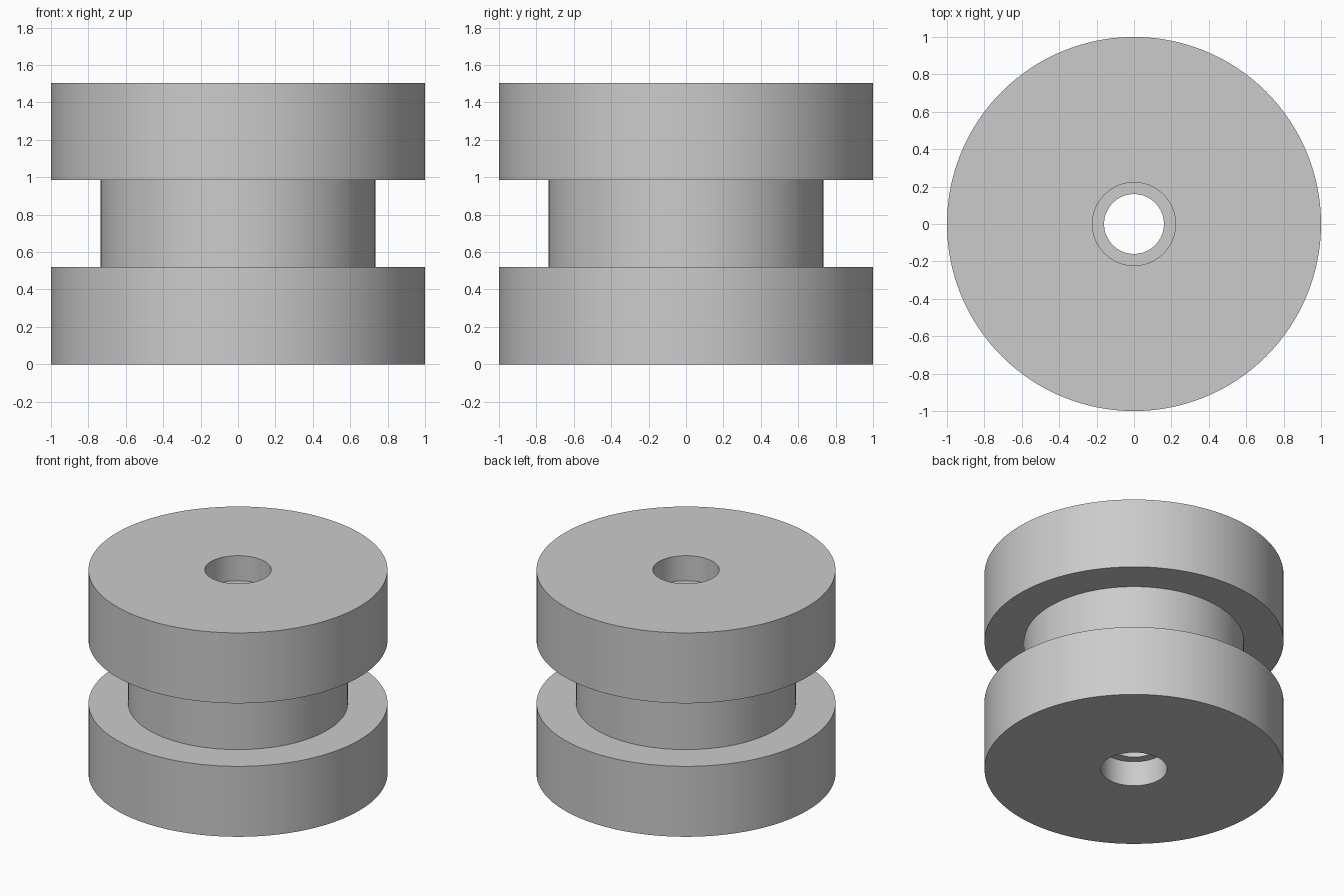
import bpy
import bmesh
import math

SEGMENTS = 128
HEIGHT = 1.505
FLANGE = 0.52       # thickness of each end flange
RECESS = 0.185      # depth of the counterbore at each end
R_FLANGE, R_WAIST, R_RECESS, R_BORE = 1.0, 0.735, 0.222, 0.16

cube = bpy.data.objects.get("Cube")
if cube:
    bpy.data.objects.remove(cube, do_unlink=True)

# Single grey material
grey = bpy.data.materials.new("grey")
grey.use_nodes = True
colour = (0.6, 0.6, 0.6, 1.0)
grey.diffuse_color = colour
grey.node_tree.nodes["Principled BSDF"].inputs["Base Color"].default_value = colour


def lathe(name, profile, material):
    """Revolve a closed (radius, height) outline around the z axis."""
    bm = bmesh.new()
    verts = [bm.verts.new((r, 0, z)) for r, z in profile]
    edges = [bm.edges.new((v, verts[i - 1])) for i, v in enumerate(verts)]
    bmesh.ops.spin(bm, geom=verts + edges, cent=(0, 0, 0), axis=(0, 0, 1),
                   angle=math.tau, steps=SEGMENTS, use_merge=True)
    bmesh.ops.remove_doubles(bm, verts=bm.verts, dist=0.0001)
    bmesh.ops.recalc_face_normals(bm, faces=bm.faces)
    mesh = bpy.data.meshes.new(name)
    bm.to_mesh(mesh)
    bm.free()
    mesh.materials.append(material)
    obj = bpy.data.objects.new(name, mesh)
    bpy.context.collection.objects.link(obj)
    bpy.ops.object.select_all(action="DESELECT")
    obj.select_set(True)
    bpy.context.view_layer.objects.active = obj
    bpy.ops.object.shade_smooth_by_angle(angle=math.radians(30))
    return obj


# Lower half outline from bore to waist, mirrored for the upper half
lower = [(R_BORE, RECESS), (R_RECESS, RECESS), (R_RECESS, 0),
         (R_FLANGE, 0), (R_FLANGE, FLANGE), (R_WAIST, FLANGE)]
upper = [(r, HEIGHT - z) for r, z in reversed(lower)]
lathe("spool_body", lower + upper, grey)
